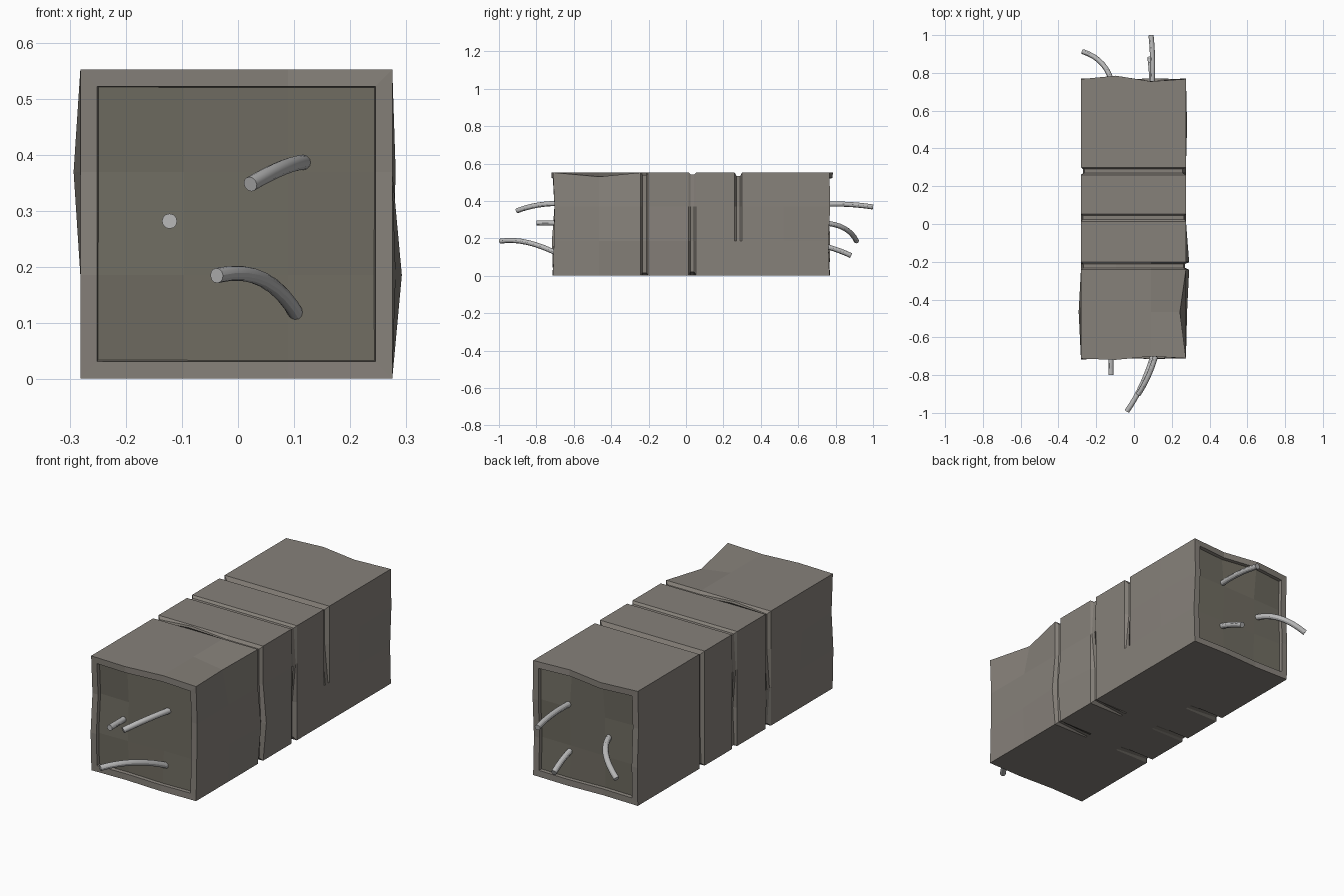
import bpy, bmesh
from mathutils import Vector

if "Cube" in bpy.data.objects:
    bpy.data.objects.remove(bpy.data.objects["Cube"])


def material(name, rgb):
    m = bpy.data.materials.new(name)
    m.diffuse_color = (*rgb, 1)
    m.use_nodes = True
    m.node_tree.nodes["Principled BSDF"].inputs["Base Color"].default_value = m.diffuse_color
    return m


STONE = material("concrete", (0.24, 0.22, 0.195))
CORE = material("broken_core", (0.16, 0.15, 0.12))
STEEL = material("steel", (0.48, 0.48, 0.48))

# cross-section: 3 x 3 cells, outline walked anticlockwise as (column, row)
XS = [-0.281, -0.096, 0.089, 0.275]
ZS = [0.002, 0.186, 0.37, 0.552]
LOOP = [(0, 0), (1, 0), (2, 0), (3, 0), (3, 1), (3, 2), (3, 3),
        (2, 3), (1, 3), (0, 3), (0, 2), (0, 1)]

# cracks: y position -> groove depth at outline points
TOP = [(0, 3), (1, 3), (2, 3), (3, 3)]
LEFT = [(0, 0), (0, 1), (0, 2), (0, 3)]
RIGHT = [(3, 0), (3, 1), (3, 2), (3, 3)]
CRACKS = {
    -0.222: {**{p: 0.014 for p in RIGHT + TOP[2:] + LEFT[2:]}, (0, 0): 0.012, (3, 1): 0.022},
    0.034: {**{p: 0.010 for p in TOP}, (3, 0): 0.018, (3, 1): 0.018, (0, 0): 0.008, (0, 1): 0.016},
    0.280: {**{p: 0.018 for p in TOP + LEFT + RIGHT[2:]}, (0, 0): 0.012},
}

# chips and bulges in the outline: (y, column, row) -> offset
DENTS = {
    (-0.465, 3, 3): (-0.032, 0, -0.022), (-0.465, 0, 2): (-0.012, 0, 0),
    (-0.465, 3, 1): (0.006, 0, 0), (-0.222, 3, 1): (0.017, 0, 0),
    (0.52, 3, 2): (0.006, 0, 0),
}
# broken ends pushed in or out along y
FRONT = [[0, 0.004, -0.004, 0], [-0.006, -0.002, 0.006, 0.005],
         [0.008, 0.004, 0, 0.008], [-0.002, -0.008, 0.010, 0]]
BACK = [[0, -0.004, 0.004, 0], [0.004, 0, -0.004, -0.006],
        [-0.006, 0, 0.004, 0.004], [0, 0.018, -0.012, 0]]

bm = bmesh.new()


def inward(p, depth):
    sx = {0: 1, 3: -1}.get(p[0], 0)
    sz = {0: 1, 3: -1}.get(p[1], 0)
    return Vector((sx * depth, 0, sz * depth))


def ring(y, depth={}, station=None):
    out = []
    for p in LOOP:
        co = Vector((XS[p[0]], y, ZS[p[1]])) + inward(p, depth.get(p, 0))
        co += Vector(DENTS.get((y if station is None else station, *p), (0, 0, 0)))
        out.append(bm.verts.new(co))
    return out


def end_grid(y, offs):
    return {(i, j): bm.verts.new((XS[i], y + offs[j][i], ZS[j]))
            for j in range(4) for i in range(4)}


# concrete block: end grids joined by rings, with grooves at each crack
front, back = end_grid(-0.711, FRONT), end_grid(0.767, BACK)
rings = [[front[p] for p in LOOP], ring(-0.465)]
for y, depth in CRACKS.items():
    rings += [ring(y - 0.02, station=y), ring(y - 0.010, depth, y),
              ring(y + 0.010, depth, y), ring(y + 0.02, station=y)]
rings += [ring(0.52), [back[p] for p in LOOP]]
for a, b in zip(rings, rings[1:]):
    for k in range(12):
        n = (k + 1) % 12
        bm.faces.new((a[k], a[n], b[n], b[k]))

# recessed broken core at both ends
caps = []
for g in (front, back):
    caps.append([bm.faces.new((g[i, j], g[i + 1, j], g[i + 1, j + 1], g[i, j + 1]))
                 for i in range(3) for j in range(3)])
bmesh.ops.recalc_face_normals(bm, faces=bm.faces[:])
for cap in caps:
    bmesh.ops.inset_region(bm, faces=cap, thickness=0.03, use_even_offset=True)
    bmesh.ops.inset_region(bm, faces=cap, thickness=0.002, depth=-0.016, use_even_offset=True)
    for f in cap:
        f.material_index = 1
me = bpy.data.meshes.new("concrete_block")
bm.to_mesh(me)
bm.free()
block = bpy.data.objects.new("concrete_block", me)
me.materials.append(STONE)
me.materials.append(CORE)
bpy.context.collection.objects.link(block)


def rod(name, p0, ctrl, p1, steps=8):
    """Bent reinforcing bar along a quadratic curve."""
    p0, ctrl, p1 = Vector(p0), Vector(ctrl), Vector(p1)
    cu = bpy.data.curves.new(name, 'CURVE')
    cu.dimensions = '3D'
    cu.bevel_depth = 0.0135
    cu.bevel_resolution = 4
    cu.use_fill_caps = True
    sp = cu.splines.new('POLY')
    sp.points.add(steps)
    for k in range(steps + 1):
        t = k / steps
        sp.points[k].co = (*((1 - t) ** 2 * p0 + 2 * t * (1 - t) * ctrl + t * t * p1), 1)
    cu.materials.append(STEEL)
    ob = bpy.data.objects.new(name, cu)
    bpy.context.collection.objects.link(ob)
    bpy.ops.object.select_all(action='DESELECT')
    ob.select_set(True)
    bpy.context.view_layer.objects.active = ob
    bpy.ops.object.convert(target='MESH')
    bpy.ops.object.shade_smooth_by_angle()


# reinforcing bars
rod("front_bar_left", (-0.122, -0.67, 0.282), (-0.122, -0.74, 0.282), (-0.122, -0.80, 0.282))
rod("front_bar_upper", (0.122, -0.67, 0.387), (0.09, -0.80, 0.388), (0.022, -0.903, 0.348))
rod("front_bar_lower", (0.108, -0.67, 0.11), (0.055, -0.86, 0.208), (-0.038, -0.992, 0.185))
rod("back_bar_left", (-0.112, 0.73, 0.283), (-0.14, 0.87, 0.275), (-0.27, 0.912, 0.185))
rod("back_bar_upper", (0.096, 0.73, 0.383), (0.104, 0.87, 0.388), (0.090, 0.999, 0.368))
rod("back_bar_lower", (0.094, 0.73, 0.162), (0.094, 0.81, 0.142), (0.084, 0.882, 0.108))
